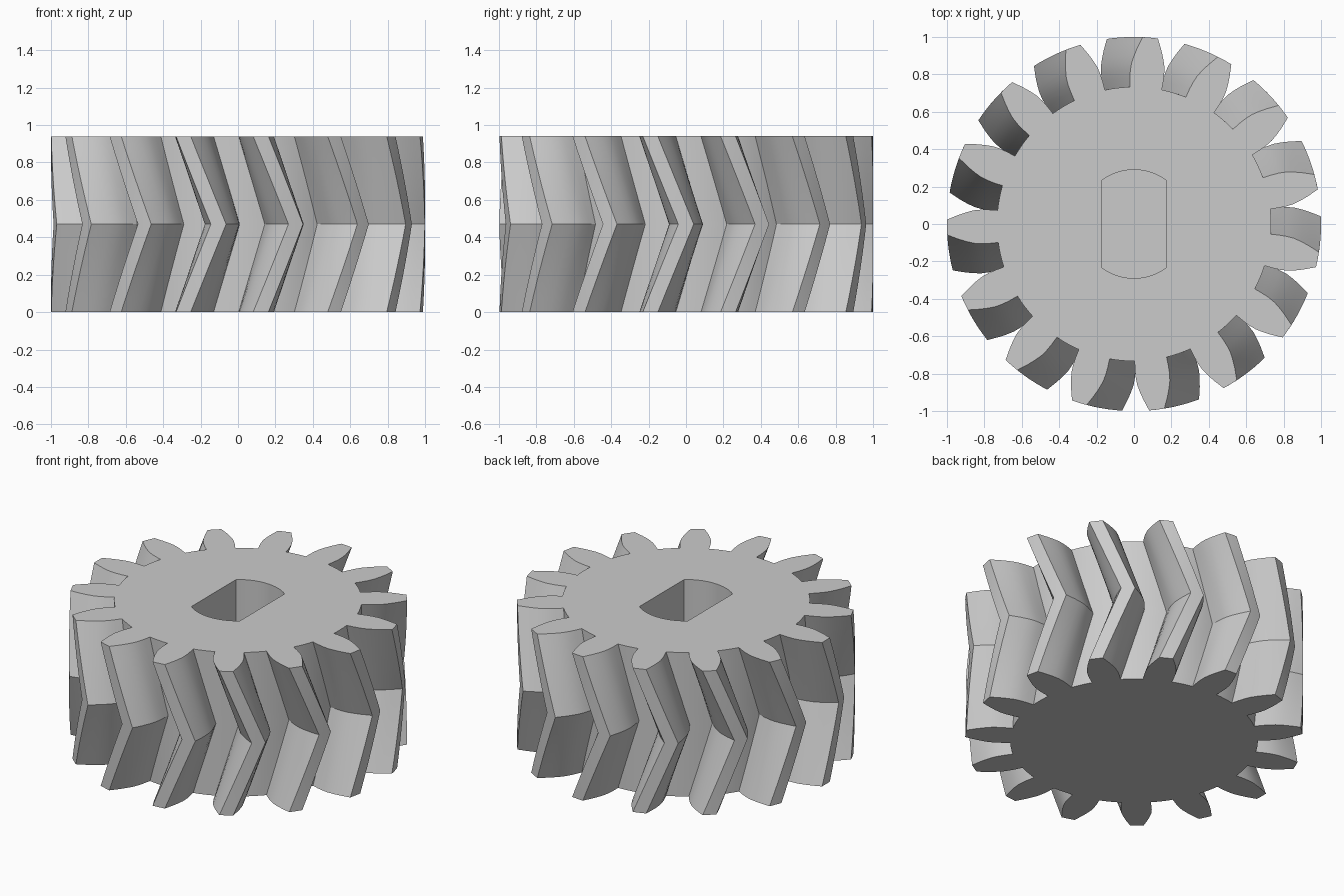
import bpy
import bmesh
from math import radians, sin, cos, asin, pi, sqrt

HEIGHT = 0.94
TEETH = 15
TWIST = radians(11)
STEPS = 6                      # layers in each half of the herringbone
ROOT = 0.733
BORE_RADIUS, BORE_FLAT, BORE_DEPTH = 0.29, 0.175, 0.75

cube = bpy.data.objects.get("Cube")
if cube:
    bpy.data.objects.remove(cube)

# Single grey metal
grey = bpy.data.materials.new("grey metal")
grey.use_nodes = True
color = (0.6, 0.6, 0.6, 1)
grey.diffuse_color = color
grey.node_tree.nodes["Principled BSDF"].inputs["Base Color"].default_value = color


def stack(name, rings):
    """Closed solid from a list of matching rings of points."""
    bm = bmesh.new()
    loops = [[bm.verts.new(p) for p in ring] for ring in rings]
    for low, high in zip(loops, loops[1:]):
        for i in range(len(low)):
            j = (i + 1) % len(low)
            bm.faces.new((low[i], low[j], high[j], high[i]))
    bm.faces.new(loops[0][::-1])
    bm.faces.new(loops[-1])
    mesh = bpy.data.meshes.new(name)
    bm.to_mesh(mesh)
    bm.free()
    mesh.materials.append(grey)
    obj = bpy.data.objects.new(name, mesh)
    bpy.context.collection.objects.link(obj)
    return obj


# Flank of one tooth: (radius, half width) from root to tip
flank = [(ROOT, 0.086), (0.78, 0.09), (0.82, 0.091), (0.86, 0.088),
         (0.9, 0.078), (0.94, 0.065), (0.97, 0.053), (1.0, 0.041)]
half = [(r, asin(w / r)) for r, w in flank]
tooth = [(r, -a) for r, a in half] + [(1.0, 0)] + [(r, a) for r, a in half[::-1]]

# Whole gear outline in polar form, with a rounded root between teeth
pitch = 2 * pi / TEETH
outline = []
for t in range(TEETH):
    outline += [(r, a + t * pitch) for r, a in tooth]
    gap = pitch - 2 * half[0][1]
    outline += [(ROOT, t * pitch + half[0][1] + gap * k / 4) for k in (1, 2, 3)]

# Twist forward to mid height, then back again
rings = []
for s in range(2 * STEPS + 1):
    turn = -TWIST * abs(s - STEPS) / STEPS
    z = HEIGHT * s / (2 * STEPS)
    rings.append([(r * cos(a + turn), r * sin(a + turn), z) for r, a in outline])
gear = stack("herringbone_gear", rings)

# Blind shaft hole with two flats
edge = asin(BORE_FLAT / BORE_RADIUS)
arc = [edge - 2 * edge * k / 16 for k in range(17)]
hole = [(BORE_RADIUS * sin(a), BORE_RADIUS * cos(a)) for a in arc]
hole += [(-x, -y) for x, y in hole]
cutter = stack("shaft_hole_cutter", [[(x, y, z) for x, y in hole]
                                     for z in (HEIGHT - BORE_DEPTH, HEIGHT + 0.1)])
cutter.hide_render = True

cut = gear.modifiers.new("shaft_hole", "BOOLEAN")
cut.operation = "DIFFERENCE"
cut.solver = "EXACT"
cut.object = cutter
bpy.ops.object.select_all(action="DESELECT")
gear.select_set(True)
bpy.context.view_layer.objects.active = gear
bpy.ops.object.modifier_apply(modifier=cut.name)
bpy.data.objects.remove(cutter)

bpy.ops.object.shade_smooth_by_angle(angle=radians(20))
